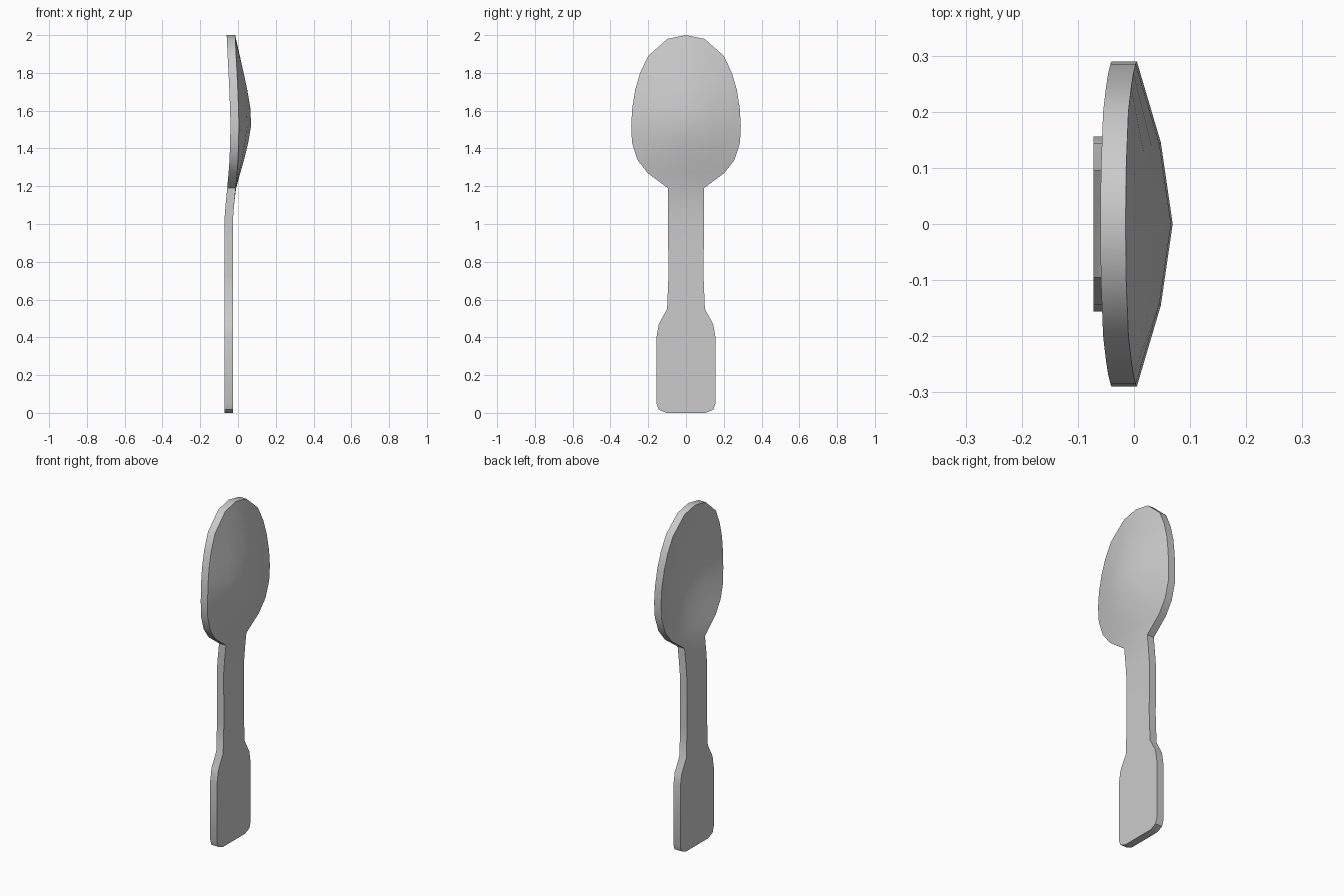
import bpy, bmesh

THICK = 0.045

# Spoon rows from bowl to handle end: z, half width, rim x, centre x (convex side)
rows = [
    (1.80, 0.243, -0.005, 0.030),
    (1.71, 0.269, -0.001, 0.049),
    (1.61, 0.285, 0.003, 0.066),
    (1.52, 0.290, 0.005, 0.069),
    (1.43, 0.286, 0.003, 0.054),
    (1.34, 0.257, 0.000, 0.032),
    (1.27, 0.203, -0.005, 0.012),
    (1.19, 0.095, -0.012, -0.010),
    (1.10, 0.095, -0.021, -0.021),
    (1.02, 0.095, -0.027, -0.027),
    (0.72, 0.093, -0.027, -0.027),
    (0.55, 0.100, -0.027, -0.027),
    (0.47, 0.144, -0.027, -0.027),
    (0.40, 0.156, -0.027, -0.027),
    (0.05, 0.156, -0.027, -0.027),
    (0.018, 0.145, -0.027, -0.027),
    (0.005, 0.118, -0.027, -0.027),
    (0.0, 0.100, -0.027, -0.027),
]

bm = bmesh.new()

# Rounded tip of the bowl
tip = [(-0.2, 1.89, -0.01), (-0.098, 1.98, -0.014), (0, 2.0, -0.015),
       (0.098, 1.98, -0.014), (0.2, 1.89, -0.01)]
grid = [[bm.verts.new((x, y, z)) for y, z, x in tip]]

# Dished bowl and flat handle, five points across
for z, w, rim, mid in rows:
    grid.append([bm.verts.new((rim + (mid - rim) * k, w * t, z))
                 for t, k in ((-1, 0), (-0.5, 0.67), (0, 1), (0.5, 0.67), (1, 0))])

for a, b in zip(grid, grid[1:]):
    for i in range(4):
        bm.faces.new((a[i], b[i], b[i + 1], a[i + 1]))

# Give the sheet its thickness
sheet = bm.faces[:]
copy = bmesh.ops.extrude_face_region(bm, geom=sheet, use_keep_orig=True)
moved = [g for g in copy["geom"] if isinstance(g, bmesh.types.BMVert)]
bmesh.ops.translate(bm, verts=moved, vec=(-THICK, 0, 0))
bmesh.ops.recalc_face_normals(bm, faces=bm.faces[:])

mesh = bpy.data.meshes.new("spoon")
bm.to_mesh(mesh)
bm.free()
spoon = bpy.data.objects.new("spoon", mesh)
bpy.context.collection.objects.link(spoon)
bpy.context.view_layer.objects.active = spoon
spoon.select_set(True)
bpy.ops.object.shade_smooth_by_angle(angle=0.75)
